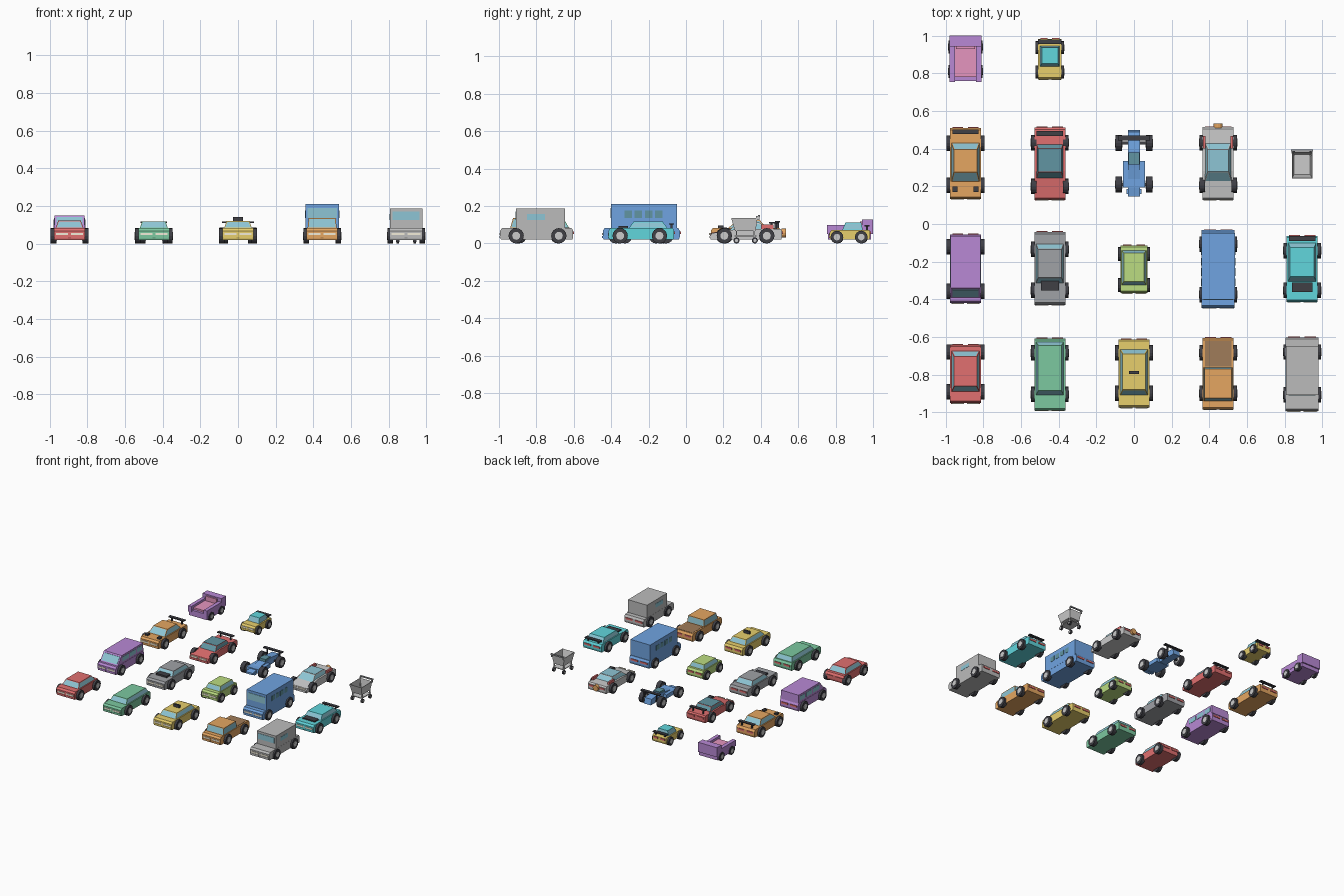
import bpy, bmesh, math
from mathutils import Matrix

if "Cube" in bpy.data.objects:
    bpy.data.objects.remove(bpy.data.objects["Cube"])

COL = dict(red=(.75, .16, .16), green=(.2, .58, .35), yellow=(.8, .62, .15), orange=(.78, .38, .12),
           purple=(.48, .25, .66), lime=(.5, .72, .22), blue=(.16, .37, .75), cyan=(.12, .67, .72),
           pink=(.78, .3, .52), glass=(.27, .56, .66), dark_glass=(.12, .3, .36), dark=(.05, .05, .06),
           grey=(.5, .5, .5), steel=(.35, .36, .38), silver=(.6, .6, .63), brown=(.35, .2, .1),
           cream=(.9, .85, .7))
mats = {}


def mat(c):
    if c not in mats:
        mats[c] = bpy.data.materials.new(c + "_paint")
        mats[c].diffuse_color = (*COL[c], 1)
    return mats[c]


def finish(bm, name, *colors):
    bmesh.ops.recalc_face_normals(bm, faces=bm.faces)
    me = bpy.data.meshes.new(name)
    bm.to_mesh(me)
    bm.free()
    for c in colors:
        me.materials.append(mat(c))
    ob = bpy.data.objects.new(name, me)
    bpy.context.collection.objects.link(ob)
    return ob


def box(name, x0, x1, y0, y1, z0, z1, color):
    bm = bmesh.new()
    m = Matrix.Translation(((x0 + x1) / 2, (y0 + y1) / 2, (z0 + z1) / 2))
    bmesh.ops.create_cube(bm, size=1, matrix=m @ Matrix.Diagonal((x1 - x0, y1 - y0, z1 - z0, 1)))
    return finish(bm, name, color)


def mid(name, x, hw, y0, y1, z0, z1, color):
    return box(name, x - hw, x + hw, y0, y1, z0, z1, color)


def pair(name, x, a, b, y0, y1, z0, z1, color):
    for s in (-1, 1):
        box(name, x + min(s * a, s * b), x + max(s * a, s * b), y0, y1, z0, z1, color)


# side profile (y, z) extruded across the width
def extrude(name, x, hw, pts, color):
    bm = bmesh.new()
    f = bm.faces.new([bm.verts.new((x - hw, y, z)) for y, z in pts])
    r = bmesh.ops.extrude_face_region(bm, geom=[f])
    bmesh.ops.translate(bm, vec=(2 * hw, 0, 0), verts=[v for v in r["geom"] if isinstance(v, bmesh.types.BMVert)])
    return finish(bm, name, color)


# tapered cabin with windows inset in its four sides
def cabin(name, x, bot, top, color, win="glass", inset=.007):
    bm = bmesh.new()
    rings = []
    for hw, y0, y1, z in (bot, top):
        rings.append([bm.verts.new(p) for p in ((x - hw, y0, z), (x + hw, y0, z), (x + hw, y1, z), (x - hw, y1, z))])
    a, b = rings
    bm.faces.new(a)
    bm.faces.new(b)
    sides = [bm.faces.new((a[i], a[(i + 1) % 4], b[(i + 1) % 4], b[i])) for i in range(4)]
    bmesh.ops.recalc_face_normals(bm, faces=bm.faces)
    if inset:
        bmesh.ops.inset_individual(bm, faces=sides, thickness=inset)
        for f in sides:
            f.material_index = 1
    return finish(bm, name, color, win)


def cyl(name, loc, r, depth, color, axis="X", r2=None, n=16):
    bm = bmesh.new()
    rot = Matrix.Rotation(math.pi / 2, 4, "Y" if axis == "X" else "X")
    bmesh.ops.create_cone(bm, cap_ends=True, segments=n, radius1=r, radius2=r if r2 is None else r2,
                          depth=depth, matrix=Matrix.Translation(loc) @ rot)
    return finish(bm, name, color)


def wheels(name, x, ys, outer=.1, r=.041, w=.03):
    for y in ys:
        for s in (-1, 1):
            cyl(name + "_tyre", (x + s * (outer - w / 2), y, r), r, w, "dark")
            cyl(name + "_hub", (x + s * (outer - w / 2), y, r), r * .52, w + .004, "silver")


def car(name, x, y0, y1, color, ys, hw=.082, top=.083, nose=None, outer=.1, r=.041):
    n = nose or top
    pts = [(y0 + .008, .02), (y1 - .008, .02), (y1 - .003, .035), (y1 - .003, .068), (y1 - .012, top)]
    if nose:
        pts.append((y0 + (y1 - y0) * .4, top))
    pts += [(y0 + .014, n), (y0 + .003, n - .015), (y0 + .003, .035)]
    extrude(name + "_body", x, hw, pts, color)
    wheels(name, x, ys, outer, r)
    pair(name + "_tail_light", x, .012, hw - .012, y1 - .005, y1 + .002, .05, .064, "red")
    pair(name + "_head_light", x, .008, hw - .01, y0 - .001, y0 + .006, .045, .057, "cream")
    pair(name + "_bumper", x, .008, hw - .004, y0, y0 + .01, .028, .04, color)


def spoiler(name, x, y, z, hw=.07, base=.08):
    mid(name + "_wing", x, hw, y - .013, y + .013, z, z + .008, "dark")
    pair(name + "_wing_post", x, hw * .6, hw * .6 + .008, y - .006, y + .006, base - .01, z, "dark")


X = [-.895, -.447, 0, .447, .893]
T = .082

# front row: hatchback, wagon, taxi, pickup, delivery van
car("hatchback", X[0], -.955, -.64, "red", (-.892, -.68))
cabin("hatchback_cabin", X[0], (.074, -.89, -.675, T), (.06, -.86, -.705, .122), "red")
car("wagon", X[1], -.993, -.605, "green", (-.905, -.685))
cabin("wagon_cabin", X[1], (.074, -.91, -.625, T), (.062, -.885, -.645, .118), "green")
car("taxi", X[2], -.978, -.61, "yellow", (-.9, -.685))
cabin("taxi_cabin", X[2], (.074, -.91, -.665, T), (.06, -.88, -.69, .12), "yellow")
mid("taxi_roof_sign", X[2], .026, -.798, -.782, .119, .142, "dark")
car("pickup", X[3], -.988, -.603, "orange", (-.9, -.685))
cabin("pickup_cab", X[3], (.077, -.94, -.762, T), (.072, -.925, -.77, .135), "orange")
mid("pickup_bed", X[3], .07, -.758, -.622, .07, .085, "brown")
car("delivery_van", X[4], -.997, -.6, "grey", (-.908, -.68), hw=.087)
mid("delivery_van_box", X[4], .086, -.908, -.648, .08, .187, "grey")
mid("delivery_van_windscreen", X[4], .072, -.911, -.906, .125, .17, "glass")
pair("delivery_van_window", X[4], .08, .088, -.85, -.755, .125, .157, "glass")

# second row: van, muscle car, mini, bus, sports car
x = X[0]
car("family_van", x, -.423, -.052, "purple", (-.358, -.12))
extrude("family_van_cabin", x, .08, [(-.392, T), (-.06, T), (-.064, .15), (-.34, .15)], "purple")
extrude("family_van_windscreen", x, .07, [(-.388, .092), (-.351, .14), (-.345, .14), (-.38, .092)], "glass")
for a, b in ((-.33, -.25), (-.235, -.16), (-.145, -.08)):
    pair("family_van_window", x, .075, .082, a, b, .1, .136, "glass")
x = X[1]
car("muscle_car", x, -.432, -.04, "steel", (-.352, -.135))
cabin("muscle_car_cabin", x, (.074, -.315, -.105, T), (.063, -.285, -.135, .117), "steel")
mid("muscle_car_hood_scoop", x, .048, -.352, -.298, .075, .096, "dark")
x = X[2]
car("mini", x, -.37, -.11, "lime", (-.325, -.16), hw=.071, outer=.084, r=.037)
cabin("mini_cabin", x, (.066, -.325, -.14, T), (.054, -.305, -.155, .118), "lime")
x = X[3]
car("bus", x, -.448, -.03, "blue", (-.375, -.107), hw=.088)
mid("bus_coach", x, .089, -.4, -.047, .075, .21, "blue")
mid("bus_windscreen", x, .078, -.403, -.398, .135, .19, "glass")
for i in range(4):
    y = -.33 + i * .055
    pair("bus_window", x, .085, .091, y, y + .04, .137, .175, "dark_glass")
x = X[4]
car("sports_car", x, -.417, -.06, "cyan", (-.352, -.142))
cabin("sports_car_cabin", x, (.074, -.305, -.1, T), (.064, -.28, -.125, .117), "cyan")
mid("sports_car_hood_scoop", x, .055, -.36, -.31, .075, .092, "dark")
spoiler("sports_car", x, -.077, .1)

# third row: rally car, race coupe, open wheeler, jet coupe, cart
x = X[0]
car("rally_car", x, .13, .512, "orange", (.205, .43))
cabin("rally_car_cabin", x, (.074, .225, .43, T), (.062, .275, .395, .125), "orange")
pair("rally_car_hood_vent", x, .042, .068, .17, .2, .078, .095, "dark")
spoiler("rally_car", x, .49, .112)
x = X[1]
car("race_coupe", x, .125, .515, "red", (.2, .432), top=.078, nose=.058)
cabin("race_coupe_canopy", x, (.072, .24, .43, .068), (.062, .275, .4, .108), "red", "dark_glass", .005)
mid("race_coupe_roof_glass", x, .062, .278, .398, .104, .11, "dark_glass")
spoiler("race_coupe", x, .48, .108)
x = X[2]
extrude("open_racer_hull", x, .031, [(.145, .03), (.5, .03), (.49, .075), (.385, .085), (.3, .07), (.145, .045)], "blue")
mid("open_racer_side_pods", x, .058, .195, .335, .028, .06, "blue")
mid("open_racer_cockpit", x, .028, .315, .38, .07, .093, "dark_glass")
mid("open_racer_nose_wing", x, .04, .16, .185, .025, .035, "blue")
for y in (.21, .43):
    mid("open_racer_axle", x, .07, y - .007, y + .007, .034, .048, "dark")
wheels("open_racer", x, (.21, .43), .098, .043, .035)
spoiler("open_racer", x, .457, .108, .085, .07)
x = X[3]
car("jet_coupe", x, .125, .517, "silver", (.205, .432), top=.078, nose=.055)
cabin("jet_coupe_canopy", x, (.072, .225, .44, .066), (.056, .278, .395, .11), "silver")
mid("jet_coupe_roof_glass", x, .055, .28, .393, .106, .112, "glass")
pair("jet_coupe_fin", x, .066, .08, .4, .468, .07, .1, "red")
cyl("jet_coupe_nozzle", (x, .522, .055), .024, .024, "orange", "Y")
x = X[4]
bm = bmesh.new()  # open basket, flared towards the top
loops = [[bm.verts.new((x + sx * h, yb if sy else ya, z)) for sx, sy in ((-1, 0), (1, 0), (1, 1), (-1, 1))]
         for h, ya, yb, z in ((.045, .262, .372, .066), (.055, .242, .382, .135))]
bm.faces.new(loops[0])
for i in range(4):
    j = (i + 1) % 4
    bm.faces.new((loops[0][i], loops[0][j], loops[1][j], loops[1][i]))
basket = finish(bm, "cart_basket", "silver")
basket.modifiers.new("wall", "SOLIDIFY").thickness = .004
mid("cart_handle", x, .058, .385, .395, .142, .152, "steel")
pair("cart_handle_arm", x, .05, .056, .375, .392, .125, .148, "silver")
mid("cart_chassis", x, .047, .26, .378, .036, .042, "silver")
pair("cart_leg", x, .04, .046, .362, .37, .026, .1, "silver")
pair("cart_leg", x, .04, .046, .266, .274, .026, .07, "silver")
wheels("cart", x, (.27, .368), .052, .016, .014)

# back row: driving sofa and toy buggy
x = X[0]
mid("sofa_base", x, .083, .76, .99, .02, .066, "purple")
pair("sofa_arm", x, .055, .085, .755, .985, .05, .098, "purple")
mid("sofa_backrest", x, .085, .942, 1.0, .05, .128, "purple")
mid("sofa_seat_cushion", x, .055, .78, .945, .06, .08, "pink")
mid("sofa_back_cushion", x, .05, .93, .945, .078, .118, "pink")
wheels("sofa", x, (.81, .94), .09, .034, .022)
x = X[1]
car("toy_buggy", x, .765, .987, "yellow", (.807, .937), hw=.062, top=.073, outer=.075, r=.034)
cabin("toy_buggy_cabin", x, (.052, .835, .945, .07), (.043, .853, .937, .112), "cyan", "glass", .006)
spoiler("toy_buggy", x, .968, .09, .062, .075)

for m in bpy.data.materials:
    if m.users and not m.is_grease_pencil:
        m.use_nodes = True
        m.node_tree.nodes["Principled BSDF"].inputs["Base Color"].default_value = m.diffuse_color
